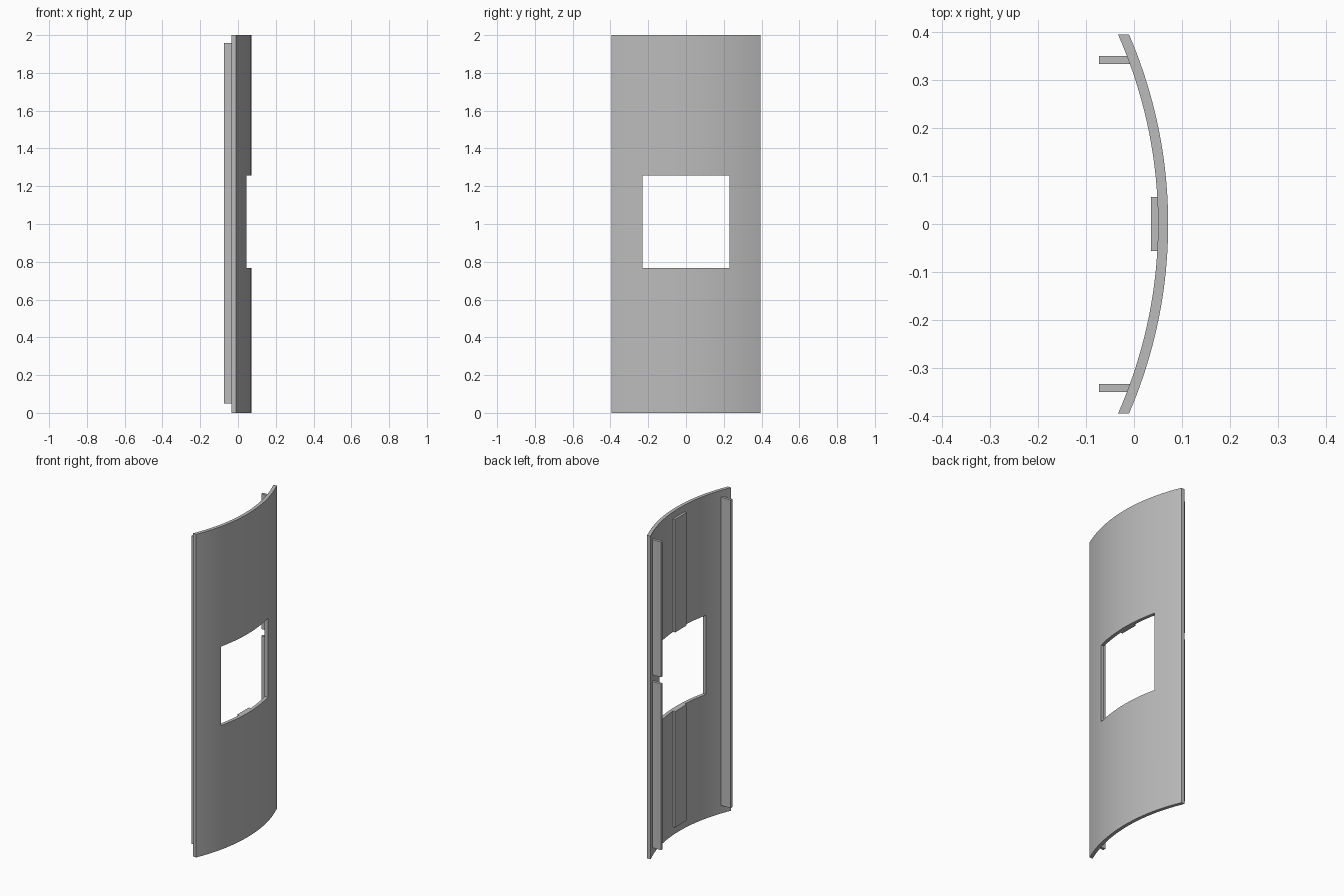
import bpy, bmesh, math

if "Cube" in bpy.data.objects:
    bpy.data.objects.remove(bpy.data.objects["Cube"])

grey = bpy.data.materials.new("plain_grey")
grey.diffuse_color = (0.5, 0.5, 0.5, 1)
grey.use_nodes = True
grey.node_tree.nodes["Principled BSDF"].inputs["Base Color"].default_value = grey.diffuse_color

HALF_W, WIN_Y, WIN_Z0, WIN_Z1 = 0.394, 0.229, 0.768, 1.257
AXIS_X, R_OUT, R_IN = -0.923, 0.994, 0.973


def finish(bm, name):
    bmesh.ops.recalc_face_normals(bm, faces=bm.faces)
    mesh = bpy.data.meshes.new(name)
    bm.to_mesh(mesh)
    bm.free()
    mesh.materials.append(grey)
    ob = bpy.data.objects.new(name, mesh)
    bpy.context.collection.objects.link(ob)
    return ob


def box(name, x0, x1, y0, y1, z0, z1):
    bm = bmesh.new()
    bmesh.ops.create_cube(bm, size=1)
    for v in bm.verts:
        v.co = (x1 if v.co.x > 0 else x0,
                y1 if v.co.y > 0 else y0,
                z1 if v.co.z > 0 else z0)
    return finish(bm, name)


def spread(a, b, n):
    return [a + (b - a) * k / n for k in range(n)]


# Curved shell with a rectangular window: cells of a bent grid, minus the window
ys = (spread(-HALF_W, -WIN_Y, 10) + spread(-WIN_Y, WIN_Y, 28)
      + spread(WIN_Y, HALF_W, 10) + [HALF_W])
zs = [0, WIN_Z0, WIN_Z1, 2]


def filled(i, j):
    inside = 0 <= i < len(ys) - 1 and 0 <= j < len(zs) - 1
    return inside and not (j == 1 and 10 <= i < 38)


bm = bmesh.new()
grid = {(s, i, j): bm.verts.new((AXIS_X + math.sqrt(r * r - y * y), y, z))
        for s, r in enumerate((R_IN, R_OUT))
        for i, y in enumerate(ys) for j, z in enumerate(zs)}
for i in range(len(ys) - 1):
    for j in range(len(zs) - 1):
        if not filled(i, j):
            continue
        ring = [(i, j), (i + 1, j), (i + 1, j + 1), (i, j + 1)]
        for s in (0, 1):
            bm.faces.new([grid[(s, *c)] for c in ring])
        # Close the thickness wherever the neighbouring cell is empty
        for k, (di, dj) in enumerate(((0, -1), (1, 0), (0, 1), (-1, 0))):
            if not filled(i + di, j + dj):
                a, b = ring[k], ring[(k + 1) % 4]
                bm.faces.new([grid[(0, *a)], grid[(0, *b)],
                              grid[(1, *b)], grid[(1, *a)]])
# Drop the unused grid points inside the window
bmesh.ops.delete(bm, geom=[v for v in bm.verts if not v.link_faces], context='VERTS')
shell = finish(bm, "curved_panel")
bpy.context.view_layer.objects.active = shell
shell.select_set(True)
bpy.ops.object.shade_smooth_by_angle(angle=math.radians(30))

# Ribs along both long edges; the rear one has a small gap
Z0, Z1 = 0.05, 1.957
box("front_rib", -0.073, -0.004, -0.349, -0.332, Z0, Z1)
box("rear_rib_lower", -0.073, -0.004, 0.332, 0.349, Z0, 1.078)
box("rear_rib_upper", -0.073, -0.004, 0.332, 0.349, 1.12, Z1)

# Flat backing strip down the middle, interrupted by the window
box("middle_strip_lower", 0.035, 0.055, -0.056, 0.056, Z0, WIN_Z0)
box("middle_strip_upper", 0.035, 0.055, -0.056, 0.056, WIN_Z1, Z1)
